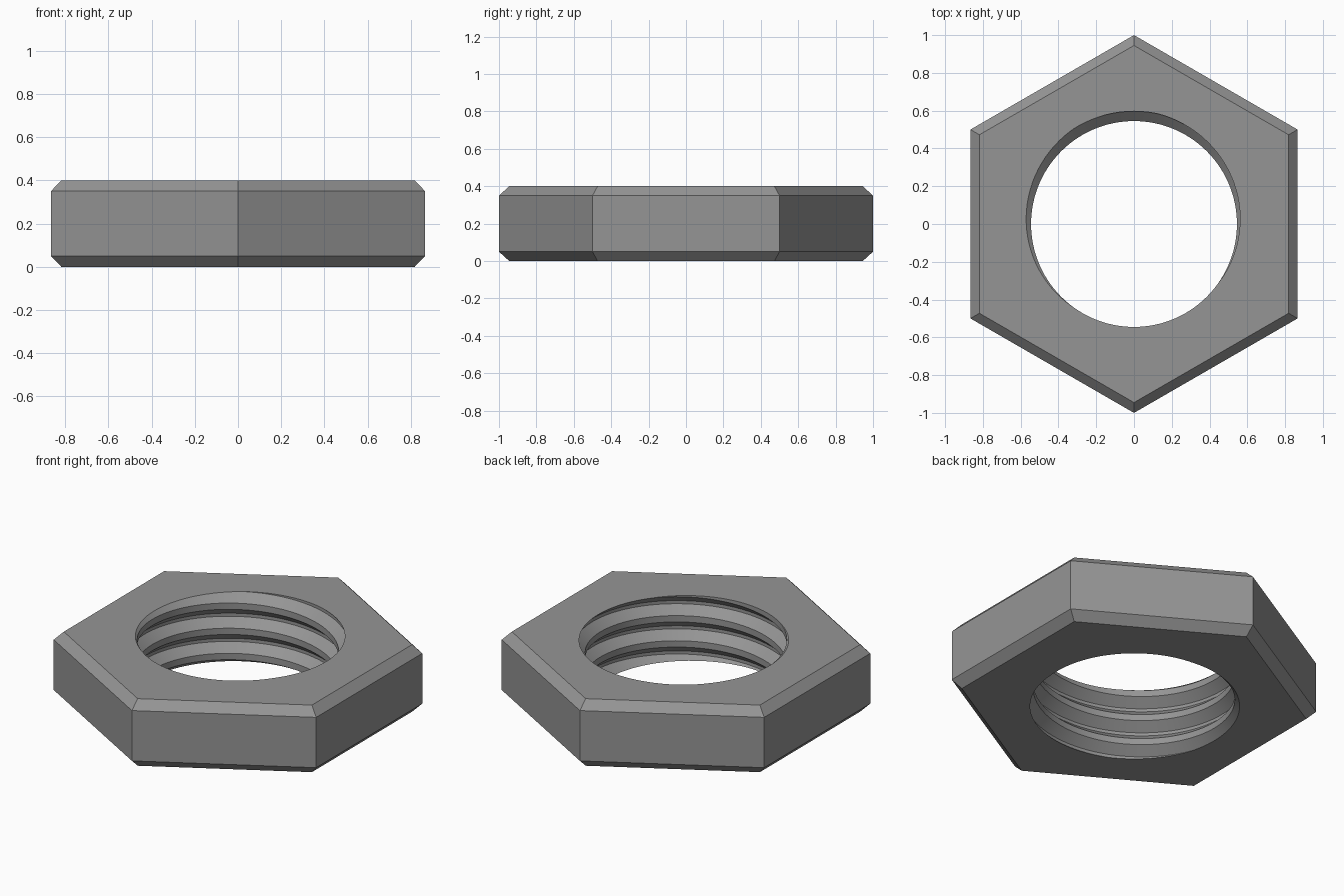
import bpy, bmesh, math
from mathutils import Vector

if "Cube" in bpy.data.objects:
    bpy.data.objects.remove(bpy.data.objects["Cube"])

HEIGHT, CHAMFER = 0.40, 0.05
OUTER_R, RIM_R = 1.0, 0.945          # hexagon corner radii: sides, chamfered rims
CREST_R, ROOT_R, PITCH = 0.545, 0.597, 0.15
SEGMENTS = 96
ROOT_ANGLE = math.radians(100)       # where the groove meets the top face

steel = bpy.data.materials.new("steel_grey")
steel.diffuse_color = (0.30, 0.30, 0.30, 1)
steel.use_nodes = True
steel.node_tree.nodes["Principled BSDF"].inputs["Base Color"].default_value = steel.diffuse_color

bm = bmesh.new()

# Threaded bore: a helical strip, one profile repeat per turn
# (offset along the pitch, radius): root flat, flank, crest flat, flank
profile = [(-0.0625, ROOT_R), (0.0625, ROOT_R), (0.375, CREST_R), (0.625, CREST_R)]
levels = [(turn + f, r) for turn in range(-5, 3) for f, r in profile]
columns = []
for i in range(SEGMENTS + 1):
    a = 2 * math.pi * i / SEGMENTS
    rise = HEIGHT + PITCH * (a - ROOT_ANGLE) / (2 * math.pi)
    columns.append([bm.verts.new((r * math.cos(a), r * math.sin(a), rise + f * PITCH))
                    for f, r in levels])
for left, right in zip(columns, columns[1:]):
    for k in range(len(levels) - 1):
        bm.faces.new((left[k], left[k + 1], right[k + 1], right[k]))
bmesh.ops.remove_doubles(bm, verts=bm.verts[:], dist=1e-5)

# Trim the thread flush with both end faces
for z, n in ((0, -1), (HEIGHT, 1)):
    bmesh.ops.bisect_plane(bm, geom=bm.verts[:] + bm.edges[:] + bm.faces[:], dist=1e-6,
                           plane_co=(0, 0, z), plane_no=(0, 0, n), clear_outer=True)
bmesh.ops.remove_doubles(bm, verts=bm.verts[:], dist=1e-5)
hole_edges = [e for e in bm.edges if e.is_boundary]

# Hexagonal body with chamfered rims
rings = []
for r, z in ((RIM_R, 0), (OUTER_R, CHAMFER), (OUTER_R, HEIGHT - CHAMFER), (RIM_R, HEIGHT)):
    rings.append([bm.verts.new((r * math.cos(math.radians(30 + 60 * i)),
                                r * math.sin(math.radians(30 + 60 * i)), z))
                  for i in range(6)])
for low, high in zip(rings, rings[1:]):
    for i in range(6):
        j = (i + 1) % 6
        bm.faces.new((low[i], low[j], high[j], high[i]))

# Flat end faces between the bore and the hexagon
for ring, z, n in ((rings[0], 0, -1), (rings[3], HEIGHT, 1)):
    rim = [bm.edges.get((ring[i], ring[(i + 1) % 6])) for i in range(6)]
    hole = [e for e in hole_edges if all(abs(v.co.z - z) < 1e-4 for v in e.verts)]
    bmesh.ops.triangle_fill(bm, edges=rim + hole, use_beauty=True,
                            use_dissolve=False, normal=Vector((0, 0, n)))
bmesh.ops.recalc_face_normals(bm, faces=bm.faces[:])

mesh = bpy.data.meshes.new("hex_nut")
bm.to_mesh(mesh)
bm.free()
mesh.materials.append(steel)
nut = bpy.data.objects.new("hex_nut", mesh)
bpy.context.collection.objects.link(nut)

# Smooth around the bore, crisp at the hexagon and thread edges
bpy.context.view_layer.objects.active = nut
nut.select_set(True)
bpy.ops.object.shade_smooth_by_angle(angle=math.radians(25))
